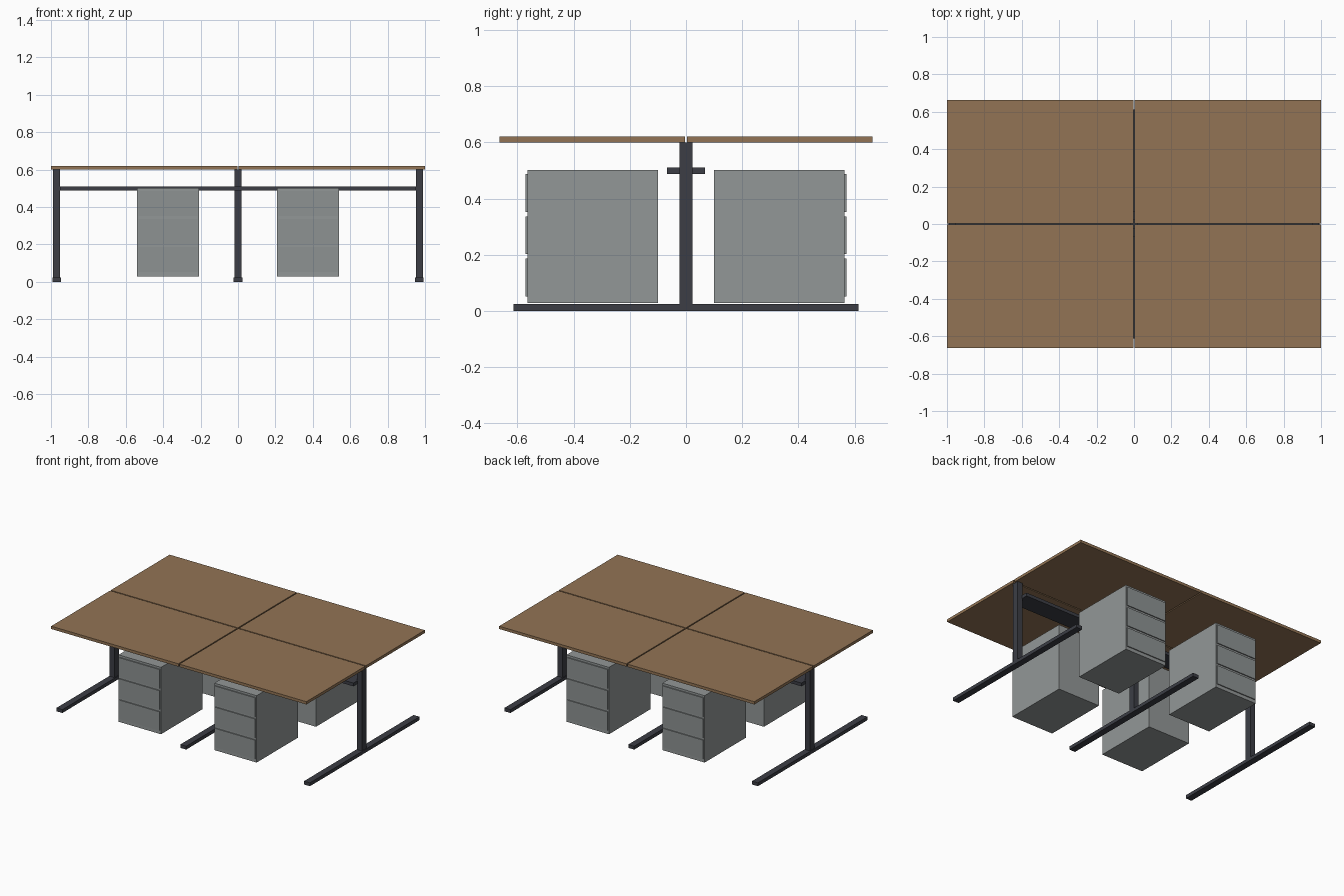
import bpy

if "Cube" in bpy.data.objects:
    bpy.data.objects.remove(bpy.data.objects["Cube"])


def material(name, color):
    m = bpy.data.materials.new(name)
    m.diffuse_color = (*color, 1)
    m.use_nodes = True
    m.node_tree.nodes["Principled BSDF"].inputs["Base Color"].default_value = m.diffuse_color
    return m


WOOD = material("wood", (0.29, 0.175, 0.09))
STEEL = material("dark_steel", (0.045, 0.048, 0.06))
CASE = material("grey_case", (0.29, 0.31, 0.31))
FRONT = material("grey_drawer", (0.27, 0.29, 0.29))


def box(name, x, y, z, mat):
    """Box from (min, max) ranges on each axis."""
    bpy.ops.mesh.primitive_cube_add(
        size=1, location=[(a + b) / 2 for a, b in (x, y, z)])
    o = bpy.context.object
    o.name = name
    o.scale = [abs(b - a) for a, b in (x, y, z)]
    bpy.ops.object.transform_apply(location=False, rotation=False, scale=True)
    o.data.materials.append(mat)
    return o


def side(s, a, b):
    """Range mirrored to the negative side when s is -1."""
    return tuple(sorted((s * a, s * b)))


# T-shaped legs: post on a long foot
for x in (-0.97, 0, 0.97):
    box("leg_post", (x - 0.019, x + 0.019), (-0.024, 0.024), (0.024, 0.6), STEEL)
    box("leg_foot", (x - 0.023, x + 0.023), (-0.613, 0.613), (0, 0.024), STEEL)

# Cable tray running between the end posts
box("cable_tray", (-0.952, 0.952), (-0.067, 0.067), (0.488, 0.511), STEEL)

for sx in (-1, 1):
    for sy in (-1, 1):
        # Worktop
        box("desktop", side(sx, 0.004, 1), side(sy, 0.004, 0.663), (0.6, 0.62), WOOD)
        # Drawer pedestal with three drawer fronts facing outward
        box("pedestal", side(sx, 0.209, 0.541), side(sy, 0.1, 0.564), (0.028, 0.502), CASE)
        for i in range(3):
            z = 0.052 + 0.15 * i
            box("drawer_front", side(sx, 0.217, 0.533), side(sy, 0.56, 0.571),
                (z, z + 0.135), FRONT)
